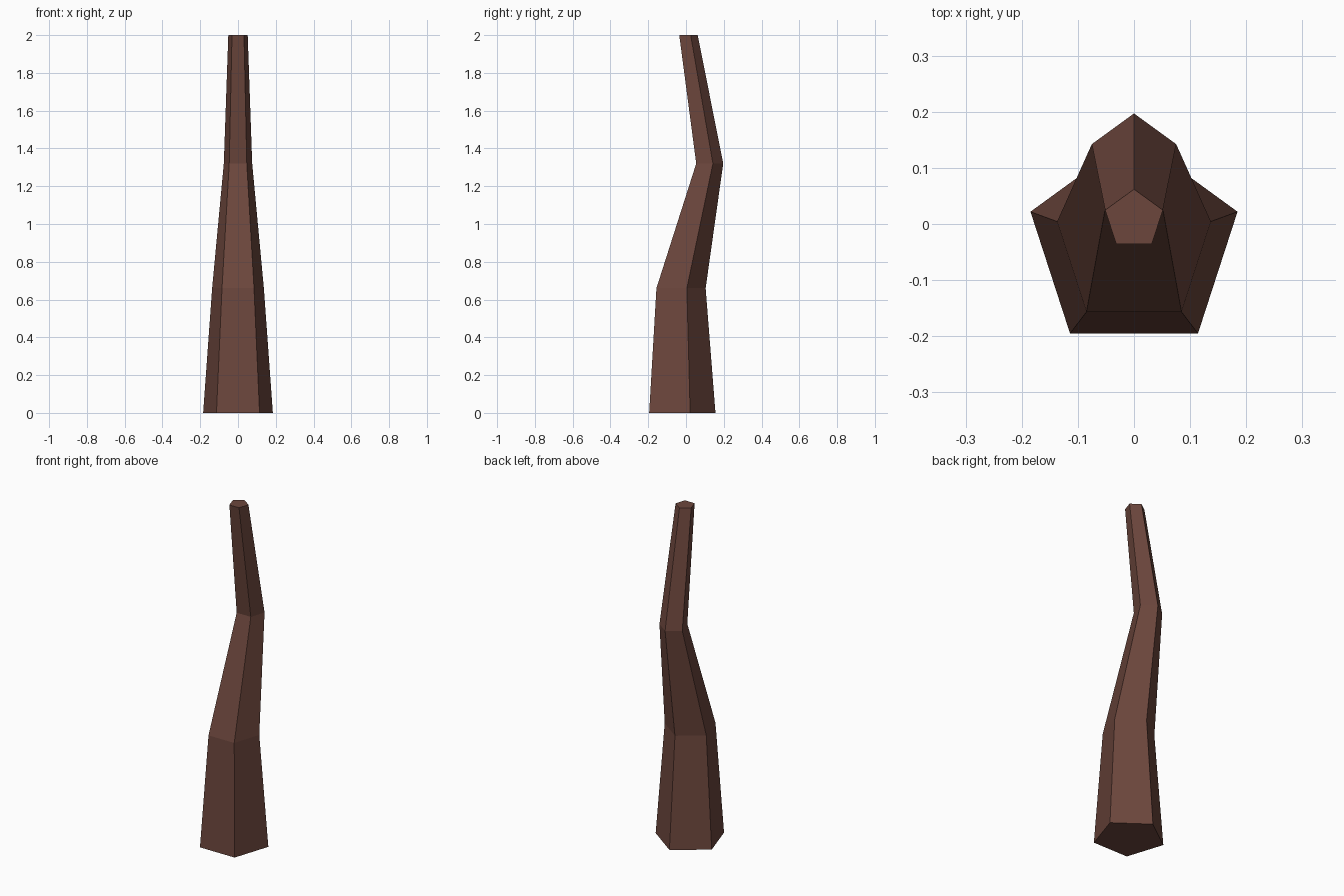
import bpy, bmesh
from math import sin, cos, tau

if "Cube" in bpy.data.objects:
    bpy.data.objects.remove(bpy.data.objects["Cube"])

# Rings of the bent, tapering trunk: height, y offset, radius
RINGS = [(0.0, -0.038, 0.194),
         (0.66, -0.040, 0.144),
         (1.32, 0.118, 0.079),
         (2.0, 0.008, 0.054)]
SIDES = 5


def add_ring(bm, z, y, r):
    # Pentagon with one corner pointing to the back (+y)
    return [bm.verts.new((-r * sin(tau * i / SIDES), y + r * cos(tau * i / SIDES), z))
            for i in range(SIDES)]


# Trunk: rings bridged with flat quads, capped at both ends
bm = bmesh.new()
rings = [add_ring(bm, *ring) for ring in RINGS]
for low, high in zip(rings, rings[1:]):
    for i in range(SIDES):
        j = (i + 1) % SIDES
        bm.faces.new((low[i], low[j], high[j], high[i]))
bm.faces.new(rings[0][::-1])
bm.faces.new(rings[-1])
bmesh.ops.recalc_face_normals(bm, faces=bm.faces)

mesh = bpy.data.meshes.new("trunk")
bm.to_mesh(mesh)
bm.free()
trunk = bpy.data.objects.new("trunk", mesh)
bpy.context.collection.objects.link(trunk)

# Bark colour
bark = bpy.data.materials.new("bark")
bark.diffuse_color = (0.150, 0.062, 0.046, 1.0)
bark.use_nodes = True
bark.node_tree.nodes["Principled BSDF"].inputs["Base Color"].default_value = bark.diffuse_color
mesh.materials.append(bark)
